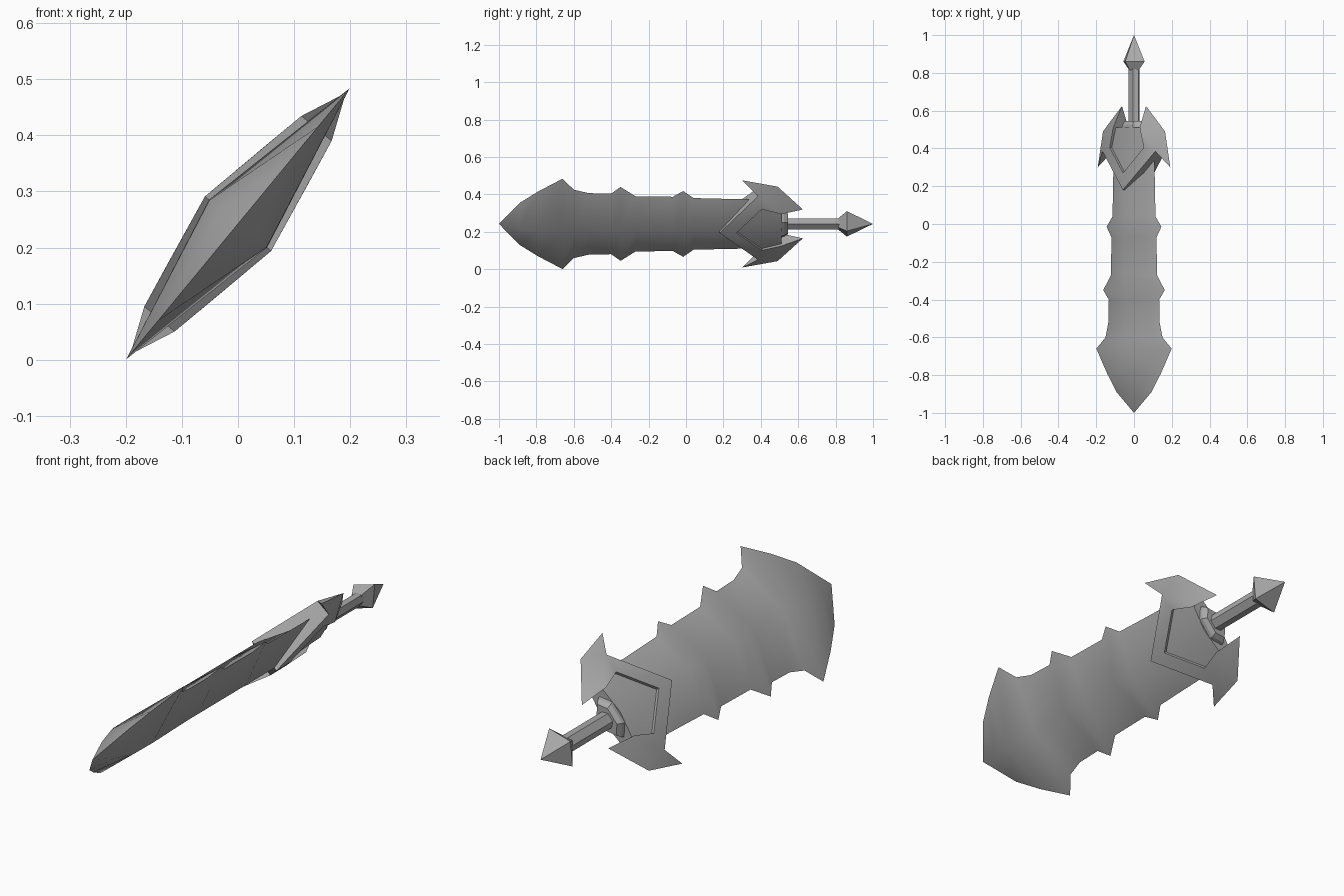
import bpy, bmesh, math

cube = bpy.data.objects.get("Cube")
if cube:
    bpy.data.objects.remove(cube, do_unlink=True)

# One plain grey metal
metal = bpy.data.materials.new("grey_metal")
metal.use_nodes = True
grey = (0.40, 0.40, 0.40, 1)
metal.diffuse_color = grey
metal.node_tree.nodes["Principled BSDF"].inputs["Base Color"].default_value = grey

ROLL = math.radians(-50.5)   # the sword lies along y, rolled about its length
CENTRE_Z = 0.2425


def finish(name, bm, smooth_angle):
    """Turn a bmesh (x = width, y = length, z = thickness) into a rolled object."""
    bmesh.ops.remove_doubles(bm, verts=bm.verts[:], dist=1e-5)
    bmesh.ops.recalc_face_normals(bm, faces=bm.faces[:])
    mesh = bpy.data.meshes.new(name)
    bm.to_mesh(mesh)
    bm.free()
    mesh.materials.append(metal)
    obj = bpy.data.objects.new(name, mesh)
    bpy.context.collection.objects.link(obj)
    obj.rotation_euler = (0, ROLL, 0)
    obj.location = (0, 0, CENTRE_Z)
    bpy.ops.object.select_all(action='DESELECT')
    obj.select_set(True)
    bpy.context.view_layer.objects.active = obj
    if smooth_angle:
        bpy.ops.object.shade_smooth_by_angle(angle=math.radians(smooth_angle))
    return obj


def loft(name, section, stations, smooth_angle=0):
    """Scale a unit section to (y, half_width, half_thickness) stations and skin it."""
    bm = bmesh.new()
    rings = []
    for y, w, t in stations:
        if w == 0:
            rings.append([bm.verts.new((0, y, 0))] * len(section))
        else:
            rings.append([bm.verts.new((a * w, y, b * t)) for a, b in section])
    n = len(section)
    for r0, r1 in zip(rings, rings[1:]):
        for i in range(n):
            j = (i + 1) % n
            corners = list(dict.fromkeys((r0[i], r0[j], r1[j], r1[i])))
            bm.faces.new(corners)
    for ring in (rings[0], rings[-1]):
        if ring[0] is not ring[1]:
            bm.faces.new(ring)
    return finish(name, bm, smooth_angle)


DIAMOND = [(1, 0), (0, 1), (-1, 0), (0, -1)]
HEXAGON = [(1, 0), (0.5, 1), (-0.5, 1), (-1, 0), (-0.5, -1), (0.5, -1)]

# Blade with three pairs of barbs and a soft central ridge
loft("blade", DIAMOND, [
    (-1.0, 0, 0), (-0.89, 0.145, 0.042), (-0.79, 0.225, 0.066),
    (-0.66, 0.313, 0.067), (-0.60, 0.237, 0.066), (-0.52, 0.213, 0.064),
    (-0.40, 0.210, 0.062), (-0.35, 0.256, 0.062), (-0.27, 0.191, 0.062),
    (-0.07, 0.188, 0.062), (-0.015, 0.228, 0.062), (0.04, 0.179, 0.062),
    (0.20, 0.174, 0.062), (0.36, 0.170, 0.030)], 60)

# Guard: one quarter described as (width, length, thickness) points, then mirrored
P = dict(
    tip=(0, 0.18, 0.0765), tip0=(0, 0.18, 0),
    corner=(0.22, 0.385, 0.035), corner0=(0.22, 0.385, 0),
    barb=(0.302, 0.30, 0), side=(0.258, 0.49, 0), horn=(0.10, 0.625, 0),
    rim_tip=(0, 0.27, 0.0755), rim_side=(0.142, 0.405, 0.050), rim_back=(0.11, 0.51, 0.052),
    floor_tip=(0, 0.27, 0.062), floor_side=(0.142, 0.405, 0.036),
    floor_back=(0.11, 0.51, 0.034), floor_mid=(0, 0.51, 0.052),
    back0=(0.11, 0.51, 0), mid0=(0, 0.51, 0))
FACES = [
    "tip corner rim_side rim_tip", "corner rim_back rim_side",      # raised chevron rim
    "corner side rim_back", "side horn rim_back", "corner barb side",  # wing
    "tip tip0 corner0 corner", "corner corner0 barb",               # leading walls
    "rim_tip rim_side floor_side floor_tip",                        # recess walls
    "rim_side rim_back floor_back floor_side",
    "floor_tip floor_side floor_back floor_mid",                    # recess floor
    "floor_back back0 mid0 floor_mid", "rim_back horn back0 floor_back"]
bm = bmesh.new()
for su in (1, -1):
    for sv in (1, -1):
        v = {k: bm.verts.new((u * su, y, t * sv)) for k, (u, y, t) in P.items()}
        for face in FACES:
            bm.faces.new([v[k] for k in face.split()])
finish("guard", bm, 30)

# Chamfered collar between guard and grip
loft("collar", HEXAGON, [(0.49, 0.10, 0.045), (0.525, 0.088, 0.043),
                         (0.545, 0.072, 0.034)])

# Six-sided grip
loft("grip", HEXAGON, [(0.50, 0.037, 0.023), (0.84, 0.037, 0.023)])

# Pointed pommel
loft("pommel", DIAMOND, [(0.815, 0.040, 0.030), (0.86, 0.088, 0.060), (1.0, 0, 0)])
